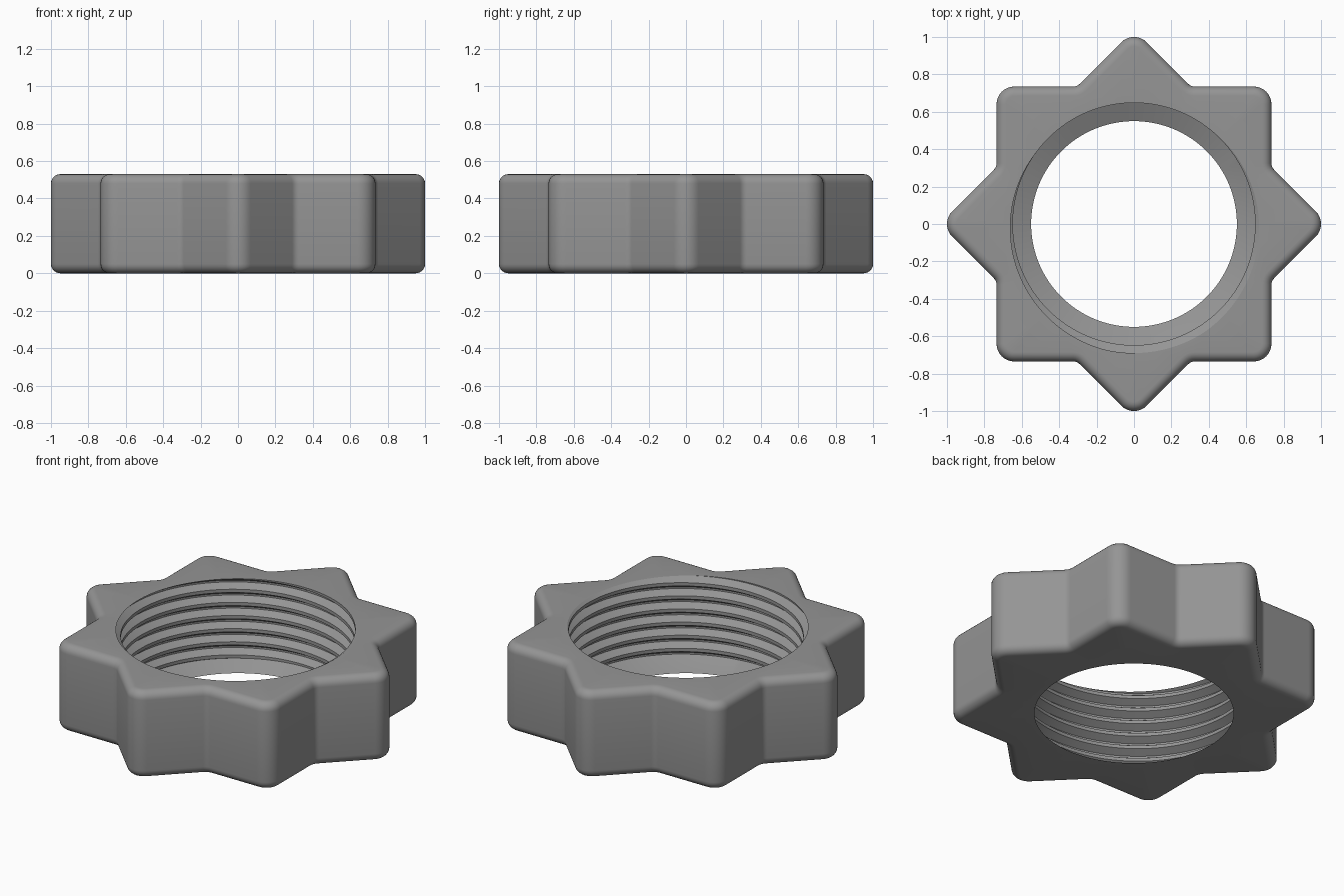
import bpy, bmesh, math
from math import cos, sin, pi, tau, radians

if "Cube" in bpy.data.objects:
    bpy.data.objects.remove(bpy.data.objects["Cube"])

H = 0.53            # height
A = 0.735           # half width of each of the two crossed squares
TIP, VALLEY = 0.095, 0.05   # corner radii in plan
ROUND = 0.05        # rounding of the top and bottom edges
MINOR, MAJOR, PITCH = 0.648, 0.69, 0.08   # internal thread
LIP_R, LIP_H = 0.55, 0.045                # inner lip at the base
ROOT_ANGLE = radians(-80)   # where the thread root meets the top face
COLS = 128


def outline(d, z):
    """Rounded eight-pointed star, offset inward by d."""
    pts = []
    for k in range(8):
        t = k * pi / 4
        c = (A - TIP) * math.sqrt(2)
        for i in range(9):
            p = t - pi / 4 + i * pi / 16
            pts.append((c * cos(t) + (TIP - d) * cos(p), c * sin(t) + (TIP - d) * sin(p), z))
        m = t + pi / 8
        c = (A + VALLEY) / cos(pi / 8)
        for i in range(5):
            p = t + pi / 4 - i * pi / 16
            pts.append((c * cos(m) - (VALLEY + d) * cos(p), c * sin(m) - (VALLEY + d) * sin(p), z))
    return pts


def thread_radius(phase):
    """Trapezoid thread: flat root, sloping flanks, flat crest."""
    f = abs((phase + 0.5) % 1 - 0.5)
    s = min(max((f - 1 / 16) / (5 / 16), 0), 1)
    return MAJOR + (MINOR - MAJOR) * s


def thread_column(a):
    """Points up the bore wall at angle a, starting at the lip."""
    base = H + PITCH * (a - ROOT_ANGLE) / tau
    pts = [(LIP_R * cos(a), LIP_R * sin(a), 0)]
    for k in range(-9, 3):
        for f in (-3 / 8, -1 / 16, 1 / 16, 3 / 8):
            z = min(max(base + (k + f) * PITCH, LIP_H), H)
            r = thread_radius((z - base) / PITCH)
            pts.append((r * cos(a), r * sin(a), z))
    return pts


def add_grid(bm, rows, closed):
    grid = [[bm.verts.new(p) for p in row] for row in rows]
    for r0, r1 in zip(grid, grid[1:]):
        n = len(r0)
        for i in range(n if closed else n - 1):
            j = (i + 1) % n
            bm.faces.new((r0[i], r0[j], r1[j], r1[i]))


bm = bmesh.new()

# Outer star wall with rounded rims
steps = [i * pi / 12 for i in range(7)]
rows = [outline(ROUND * (1 - sin(s)), ROUND * (1 - cos(s))) for s in steps]
rows += [outline(ROUND * (1 - cos(s)), H - ROUND * (1 - sin(s))) for s in steps]
add_grid(bm, rows, True)

# Threaded bore and base lip
add_grid(bm, [thread_column(tau * i / COLS) for i in range(COLS + 1)], False)
bmesh.ops.remove_doubles(bm, verts=bm.verts, dist=1e-5)

# Flat top and bottom rings
for z in (0, H):
    rim = [e for e in bm.edges if e.is_boundary
           and all(abs(v.co.z - z) < 1e-4 for v in e.verts)]
    bmesh.ops.triangle_fill(bm, use_beauty=True, use_dissolve=False, edges=rim)
bmesh.ops.recalc_face_normals(bm, faces=bm.faces)

mesh = bpy.data.meshes.new("star_nut")
bm.to_mesh(mesh)
bm.free()
nut = bpy.data.objects.new("star_nut", mesh)
bpy.context.collection.objects.link(nut)

grey = bpy.data.materials.new("mid_grey")
grey.diffuse_color = (0.3, 0.3, 0.3, 1)
grey.use_nodes = True
grey.node_tree.nodes["Principled BSDF"].inputs["Base Color"].default_value = grey.diffuse_color
mesh.materials.append(grey)

bpy.context.view_layer.objects.active = nut
nut.select_set(True)
bpy.ops.object.shade_smooth_by_angle(angle=radians(30))
